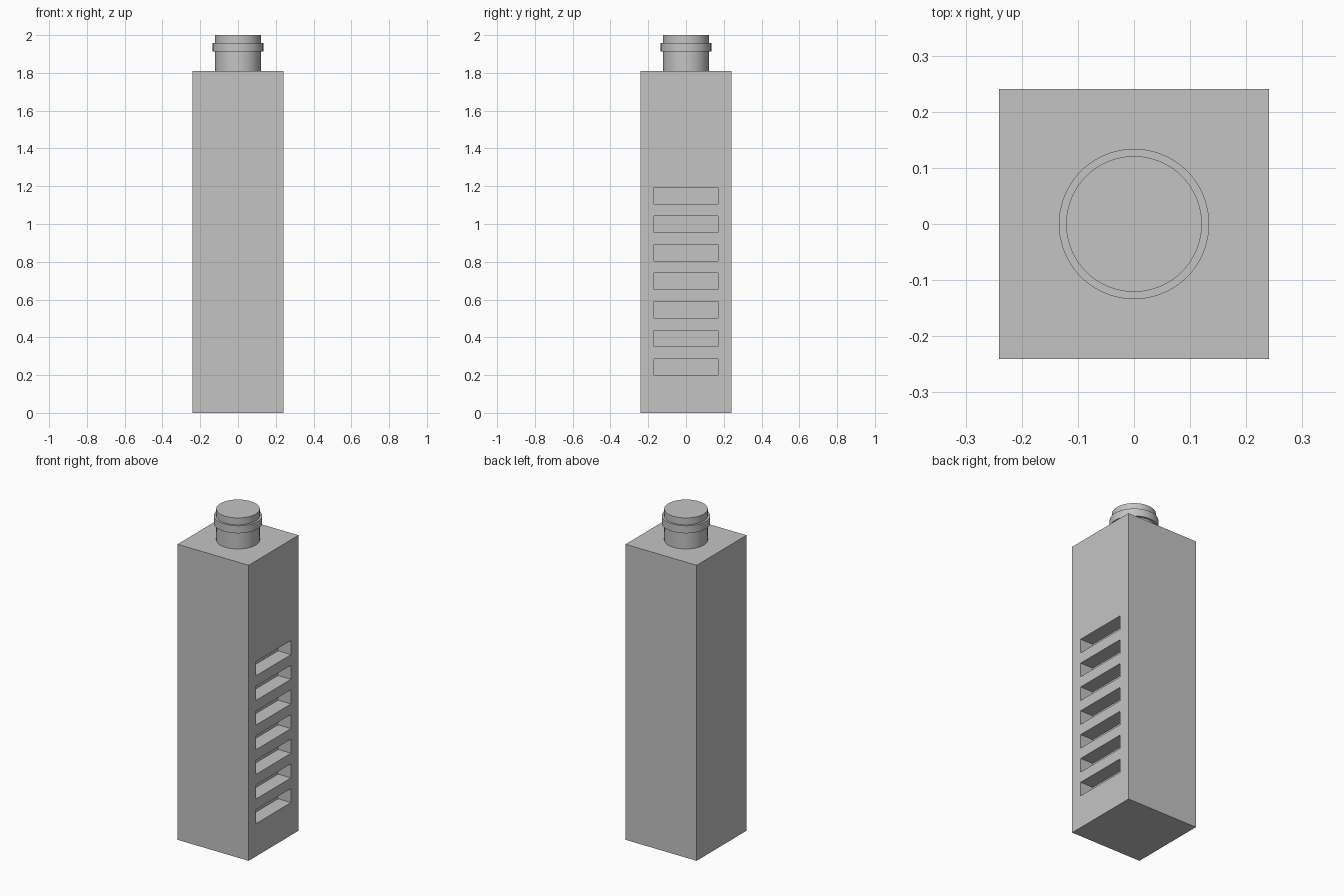
import bpy
import bmesh
import math
from mathutils import Matrix, Vector

cube = bpy.data.objects.get("Cube")
if cube:
    bpy.data.objects.remove(cube, do_unlink=True)

HALF = 0.241        # half width of the body
BODY_TOP = 1.81
SLOTS = 7
SLOT_DEPTH = 0.087

grey = bpy.data.materials.new("plain grey")
grey.use_nodes = True
colour = (0.55, 0.55, 0.55, 1)
grey.diffuse_color = colour
grey.node_tree.nodes["Principled BSDF"].inputs["Base Color"].default_value = colour


def add_object(name, bm):
    bmesh.ops.recalc_face_normals(bm, faces=bm.faces)
    mesh = bpy.data.meshes.new(name)
    bm.to_mesh(mesh)
    bm.free()
    mesh.materials.append(grey)
    obj = bpy.data.objects.new(name, mesh)
    bpy.context.collection.objects.link(obj)
    return obj


def add_box(bm, centre, size):
    matrix = Matrix.Translation(centre) @ Matrix.Diagonal((*size, 1))
    bmesh.ops.create_cube(bm, size=1, matrix=matrix)


def activate(obj):
    bpy.ops.object.select_all(action="DESELECT")
    obj.select_set(True)
    bpy.context.view_layer.objects.active = obj


# Square body
bm = bmesh.new()
add_box(bm, (0, 0, BODY_TOP / 2), (2 * HALF, 2 * HALF, BODY_TOP))
body = add_object("body", bm)

# Row of slots cut into the +x side
bm = bmesh.new()
for i in range(SLOTS):
    add_box(bm, (HALF, 0, 0.2435 + 0.151 * i), (2 * SLOT_DEPTH, 0.337, 0.086))
cutter = add_object("slot_cutter", bm)
cutter.hide_render = True

cut = body.modifiers.new("slots", "BOOLEAN")
cut.operation = "DIFFERENCE"
cut.solver = "EXACT"
cut.object = cutter
activate(body)
bpy.ops.object.modifier_apply(modifier=cut.name)
bpy.data.objects.remove(cutter, do_unlink=True)

# Round neck with a raised collar, turned from a profile
NECK, COLLAR = 0.121, 0.134
profile = [(0, BODY_TOP), (NECK, BODY_TOP), (NECK, 1.912), (COLLAR, 1.912),
           (COLLAR, 1.958), (NECK, 1.958), (NECK, 2), (0, 2)]
bm = bmesh.new()
points = [bm.verts.new((r, 0, z)) for r, z in profile]
edges = [bm.edges.new(pair) for pair in zip(points, points[1:])]
bmesh.ops.spin(bm, geom=points + edges, cent=Vector(), axis=(0, 0, 1),
               angle=math.tau, steps=64)
bmesh.ops.remove_doubles(bm, verts=bm.verts, dist=0.0001)
neck = add_object("neck", bm)
activate(neck)
bpy.ops.object.shade_smooth_by_angle(angle=math.radians(30))
